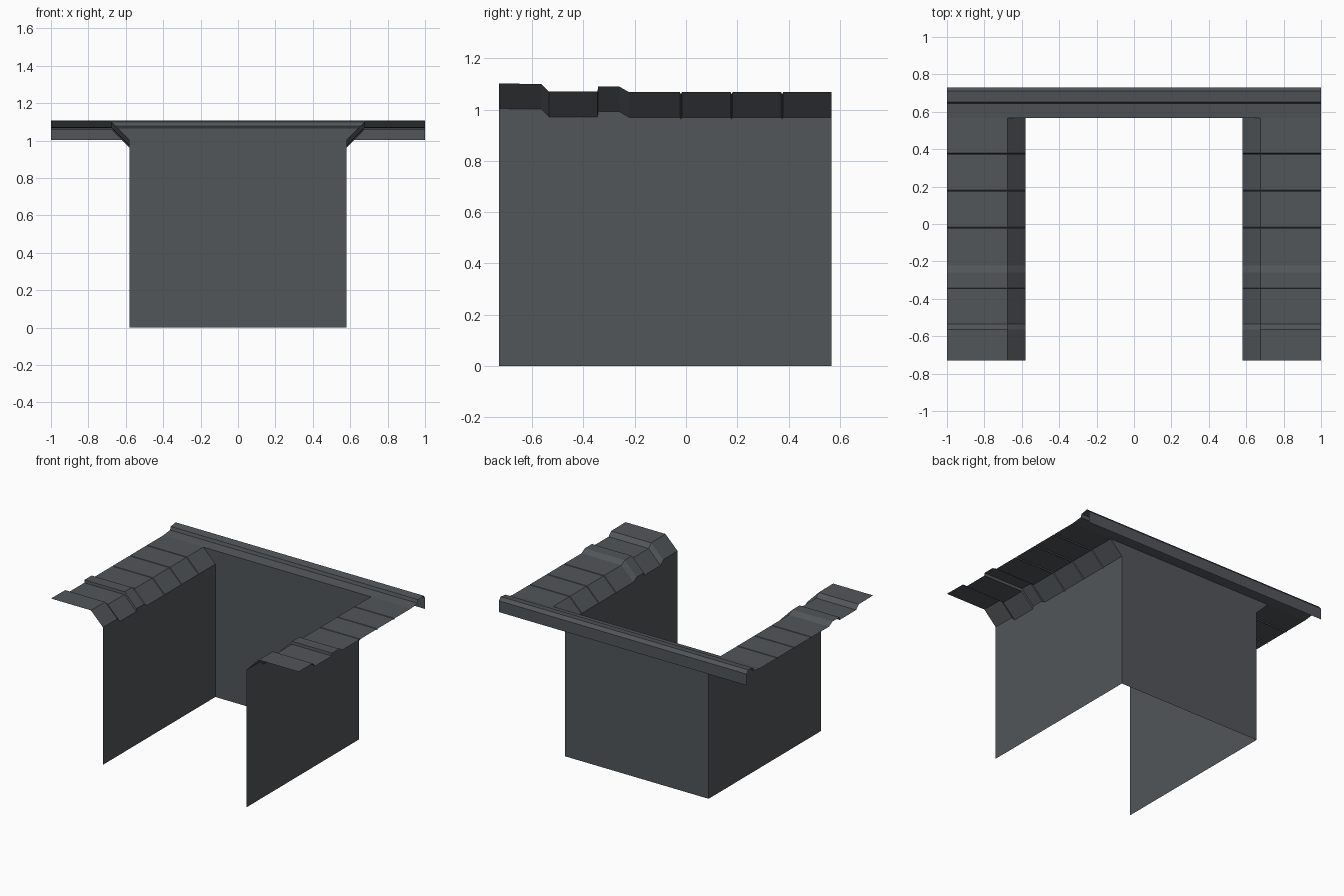
import bpy

if "Cube" in bpy.data.objects:
    bpy.data.objects.remove(bpy.data.objects["Cube"])

# single flat colour
grey = bpy.data.materials.new("slate grey")
grey.diffuse_color = (0.085, 0.093, 0.1, 1)
grey.use_nodes = True
grey.node_tree.nodes["Principled BSDF"].inputs["Base Color"].default_value = grey.diffuse_color


def make(name, verts, faces):
    me = bpy.data.meshes.new(name)
    me.from_pydata(verts, [], faces)
    me.materials.append(grey)
    ob = bpy.data.objects.new(name, me)
    bpy.context.collection.objects.link(ob)
    return ob


def strip(name, a, b, flip=False):
    """Quads between two matching rows of points."""
    n = len(a)
    faces = [(i, i + 1, n + i + 1, n + i) for i in range(n - 1)]
    if flip:
        faces = [f[::-1] for f in faces]
    return make(name, a + b, faces)


Y0, Y1 = -0.73, 0.567      # front and back of the side walls
XI, XS, XO = 0.58, 0.677, 1.0  # wall, top of slope, outer edge
DROP = 0.098               # height of the sloped edge

# height of the ledge along y: raised front, raised band, plain slabs
ledge = [(Y0, 1.102), (-0.565, 1.1), (-0.535, 1.07), (-0.345, 1.07),
         (-0.343, 1.09), (-0.26, 1.09), (-0.222, 1.068)]
# narrow joints between the slabs
for y in (-0.02, 0.178, 0.375):
    ledge += [(y - 0.004, 1.068), (y, 1.06), (y + 0.004, 1.068)]
ledge.append((Y1, 1.068))

for side, s in (("left", -1), ("right", 1)):
    flip = s > 0
    # side wall as one flat outline
    outline = [(s * XI, Y0, 0), (s * XI, Y1, 0)]
    outline += [(s * XI, y, z - DROP) for y, z in reversed(ledge)]
    face = list(range(len(outline)))
    make(side + "_wall", outline, [face if s < 0 else face[::-1]])
    # sloped edge and flat ledge
    low = [(s * XI, y, z - DROP) for y, z in ledge]
    mid = [(s * XS, y, z) for y, z in ledge]
    out = [(s * XO, y, z) for y, z in ledge]
    strip(side + "_sloped_edge", low, mid, not flip)
    strip(side + "_ledge", mid, out, not flip)

# back wall, flaring to meet the slopes
zt = ledge[-1][1]
make("back_wall",
     [(-XI, Y1, 0), (XI, Y1, 0), (XI, Y1, zt - DROP), (XS, Y1, zt),
      (-XS, Y1, zt), (-XI, Y1, zt - DROP)], [range(6)])

# back trim: stepped cap with a hanging lip
cap = [(Y1, 1.068), (0.645, 1.077), (0.652, 1.1), (0.71, 1.108),
       (0.73, 1.085), (0.73, 1.003)]
strip("back_trim", [(-XO, y, z) for y, z in cap],
      [(XO, y, z) for y, z in cap], True)
